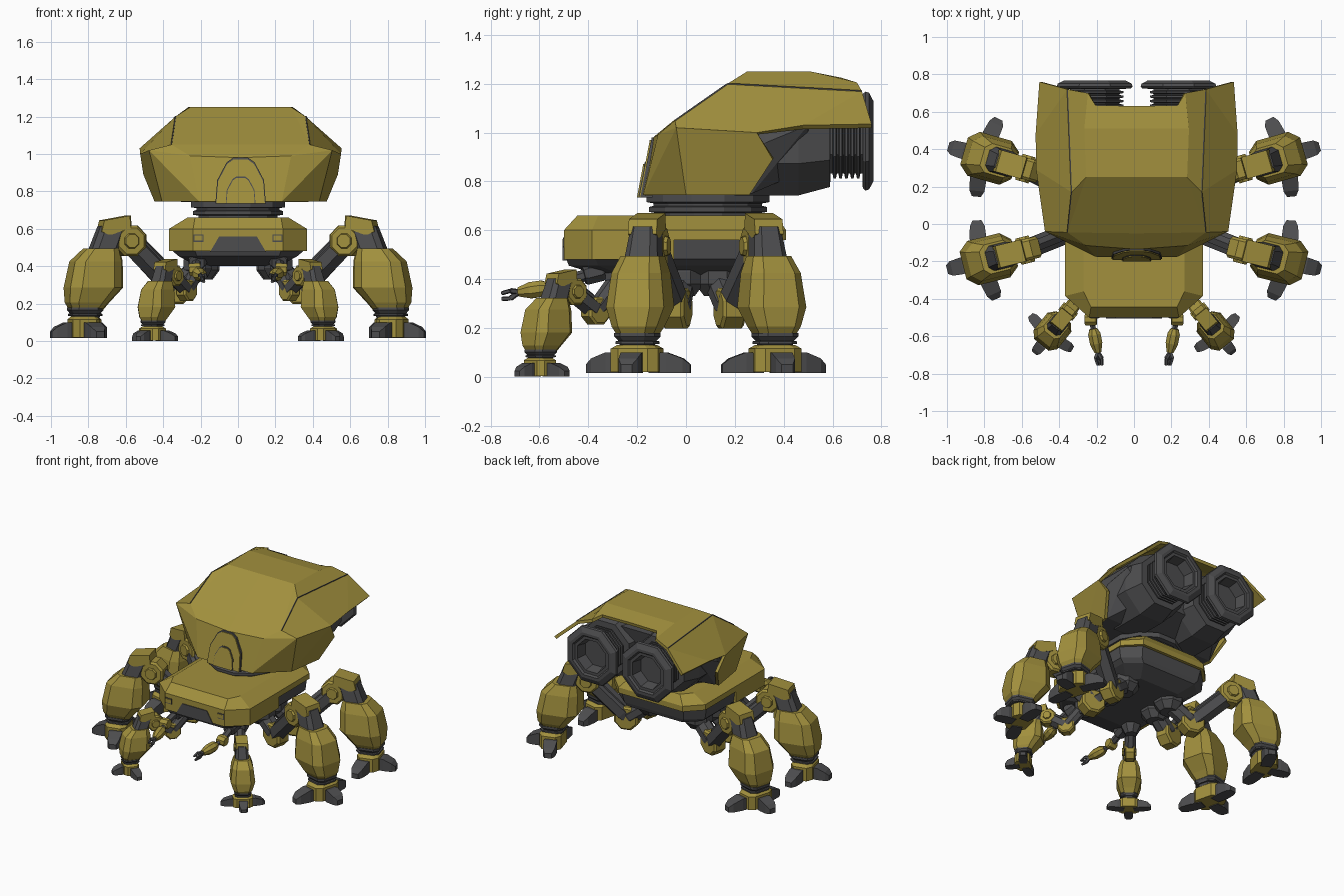
import bpy, bmesh, math
from mathutils import Vector, Matrix

if "Cube" in bpy.data.objects:
    bpy.data.objects.remove(bpy.data.objects["Cube"])


def material(name, rgb):
    m = bpy.data.materials.new(name)
    m.diffuse_color = (*rgb, 1)
    m.use_nodes = True
    m.node_tree.nodes["Principled BSDF"].inputs["Base Color"].default_value = m.diffuse_color
    return m


OCHRE = material("ochre", (0.36, 0.28, 0.047))
DARK = material("dark_grey", (0.075, 0.075, 0.078))
HEAD_X = 0.014


def finish(name, bm, mat, mirror=False, x=0, open_shell=False):
    bmesh.ops.recalc_face_normals(bm, faces=bm.faces[:])
    if open_shell:
        top = max(bm.faces, key=lambda f: f.calc_center_median().z)
        if top.normal.z < 0:
            bmesh.ops.reverse_faces(bm, faces=bm.faces[:])
    me = bpy.data.meshes.new(name)
    bm.to_mesh(me)
    bm.free()
    me.materials.append(mat)
    ob = bpy.data.objects.new(name, me)
    ob.location.x = x
    bpy.context.collection.objects.link(ob)
    if mirror:
        ob.modifiers.new("mirror", 'MIRROR')
    return ob


def loft(name, rings, mat, M=Matrix(), **kw):
    """Skin a list of equal-length point rings and cap both ends."""
    bm = bmesh.new()
    vs = [[bm.verts.new(M @ Vector(p)) for p in r] for r in rings]
    n = len(vs[0])
    for a, b in zip(vs, vs[1:]):
        for i in range(n):
            j = (i + 1) % n
            bm.faces.new((a[i], a[j], b[j], b[i]))
    bm.faces.new(vs[0])
    bm.faces.new(vs[-1])
    return finish(name, bm, mat, **kw)


def hull(name, pts, mat, M=Matrix(), **kw):
    bm = bmesh.new()
    for p in pts:
        bm.verts.new(M @ Vector(p))
    r = bmesh.ops.convex_hull(bm, input=bm.verts[:])
    junk = {v for v in r["geom_interior"] + r["geom_unused"] if isinstance(v, bmesh.types.BMVert)}
    bmesh.ops.delete(bm, geom=list(junk), context='VERTS')
    bmesh.ops.dissolve_limit(bm, angle_limit=0.02, verts=bm.verts[:], edges=bm.edges[:])
    return finish(name, bm, mat, **kw)


def both(pts):
    return [(s * x, y, z) for x, y, z in pts for s in (1, -1)]


def box(name, lo, hi, mat, M=Matrix(), **kw):
    return hull(name, [(x, y, z) for x in (lo[0], hi[0]) for y in (lo[1], hi[1])
                       for z in (lo[2], hi[2])], mat, M, **kw)


def turned(name, a, b, prof, mat, n=8, **kw):
    """Revolve (distance, radius) pairs around the axis a to b."""
    a, b = Vector(a), Vector(b)
    q = (b - a).to_track_quat('Z', 'Y')
    rings = [[a + q @ Vector((r * math.cos(t), r * math.sin(t), d))
              for t in ((i + 0.5) * math.tau / n for i in range(n))] for d, r in prof]
    return loft(name, rings, mat, **kw)


def rod(name, a, b, r, mat, n=8, **kw):
    d = (Vector(b) - Vector(a)).length
    return turned(name, a, b, [(0, r * .85), (d * .12, r), (d * .88, r), (d, r * .85)], mat, n, **kw)


def octo(cx, hx, hy, z, c=0.38):
    k, l = hx * (1 - c), hy * (1 - c)
    return [(cx + x, y, z) for x, y in ((hx, -l), (hx, l), (k, hy), (-k, hy),
                                        (-hx, l), (-hx, -l), (-k, -hy), (k, -hy))]


def plan(half, z):
    return [(x, y, z) for x, y in half] + [(-x, y, z) for x, y in reversed(half)]


# ---- lower body ----
outer = [(.24, -.5), (.368, -.385), (.368, .3), (.26, .41)]
loft("body_deck", [plan(outer, .56), plan(outer, .60),
                   plan([(.23, -.445), (.27, -.36), (.27, .3), (.21, .37)], .66)], OCHRE)
nose = [(.24, -.5), (.368, -.385), (.368, -.05)]
loft("body_nose", [plan(nose, .48), plan(nose, .56)], OCHRE)
loft("body_underside", [plan([(.23, -.49), (.362, -.37), (.362, .28), (.25, .39)], .565),
                        plan([(.23, -.49), (.35, -.37), (.35, .28), (.24, .37)], .482),
                        plan([(.22, -.48), (.32, -.36), (.32, .27), (.22, .36)], .455),
                        plan([(.17, -.30), (.22, -.22), (.22, .18), (.16, .26)], .40)], DARK)
hull("body_front_panel", both([(.15, -.505, .475), (.10, -.505, .56), (.15, -.45, .475),
                               (.10, -.45, .56)]), DARK)
box("body_front_slot_frame", (.185, -.503, .53), (.237, -.49, .57), DARK, mirror=True)
box("body_front_slot", (.19, -.506, .536), (.232, -.49, .564), OCHRE, mirror=True)

# ---- swivel neck ----
turned("neck", (0, .09, .64), (0, .09, .76),
       [(0, .22), (.03, .22), (.035, .25), (.055, .25), (.06, .23), (.07, .23),
        (.075, .26), (.11, .26), (.115, .24)], DARK, n=12)

# ---- upper shell ----
P = dict(a0=(0, -.18, .745), a1=(.22, -.175, .745), a2=(.42, 0, .745), a3=(.46, .26, .745),
         b0=(0, -.135, .98), b1=(.27, -.115, .99), b2=(.49, -.04, 1.02), b3=(.537, .29, 1.0),
         bl=(.52, .355, .89), b4=(.54, .48, 1.03), b5=(.52, .76, 1.035),
         c0=(0, -.05, 1.05), c1=(.37, -.045, 1.05), s2=(.348, .17, 1.2), s3=(.37, .72, 1.17),
         t0=(0, .25, 1.25), t1=(.27, .25, 1.25), u0=(0, .51, 1.25), u1=(.28, .51, 1.25),
         v0=(0, .63, 1.225), v1=(.22, .635, 1.225), w1=(.26, .70, 1.205))
bm = bmesh.new()
V = {k: bm.verts.new(p) for k, p in P.items()}
for f in ("a0 a1 b1 b0", "a1 b2 b1", "a1 a2 b2", "a2 b3 b2", "a2 a3 bl b3", "b0 b1 c1 c0", "b1 b2 c1",
          "c0 c1 t1 t0", "c1 s2 t1", "t0 t1 u1 u0", "t1 s2 s3 w1 u1", "u0 u1 w1 v1 v0",
          "c1 b2 b3 s2", "s2 b3 b4 s3", "b4 b5 s3"):
    bm.faces.new([V[k] for k in f.split()])
shell = finish("upper_shell", bm, OCHRE, mirror=True, x=HEAD_X, open_shell=True)
sol = shell.modifiers.new("thickness", 'SOLIDIFY')
sol.thickness, sol.offset = 0.022, -1
for i, (a, b) in enumerate((("c1", "s2"), ("s2", "s3"))):
    rod(f"shell_seam_{i}", P[a], P[b], .004, DARK, n=4, mirror=True, x=HEAD_X)
hull("shell_core", both([(.2, -.15, .75), (.4, .01, .75), (.44, .27, .75), (.495, .33, .96),
                         (.33, .28, 1.14), (.3, .56, 1.14), (.46, .5, 1.03), (.28, .05, 1.05),
                         (.3, .5, .85)]), DARK, x=HEAD_X)

# ---- arched hatch on the shell front ----
arch = [(.135, .735), (.125, .86), (.075, .955), (.04, .98)]
for name, k, d, mat in (("hatch_frame", 1, 0, DARK), ("hatch", .96, .006, OCHRE),
                        ("hatch_groove", .59, .009, DARK), ("hatch_centre", .56, .014, OCHRE)):
    pts = []
    for x, z in arch:
        zz = .735 + (z - .735) * k
        y = -.185 + (zz - .745) * .19 - d
        pts += [(x * k, y, zz), (x * k, y + .05, zz)]
    hull(name, both(pts), mat, x=HEAD_X)

# ---- twin rear thrusters ----
K = 1.07
ribs = [(.60 + .024 * i + o, (.155 if up else .135) * K) for i in range(5)
        for o, up in ((0, False), (.004, True), (.014, True), (.018, False))]
prof = [(.12, .19 * K), (.2, .225 * K), (.46, .225 * K), (.59, .19 * K), (.592, .135 * K), *ribs,
        (.722, .135 * K), (.724, .195 * K), (.735, .205 * K), (.75, .2 * K), (.768, .165 * K),
        (.768, .145 * K), (.755, .135 * K), (.755, .115 * K), (.68, .10 * K)]
turned("thruster", (.224, 0, .965), (.224, 1, .965), prof, DARK, mirror=True, x=HEAD_X)


# ---- legs ----
def leg(name, foot, yaw, s, root, elbow):
    M = Matrix.Translation(foot) @ Matrix.Rotation(yaw, 4, 'Z') @ Matrix.Scale(s, 4)
    kw = dict(mirror=True)

    def at(x, y, z):
        return M @ Vector((x, y, z))
    side = M.to_3x3() @ Vector((0, 1, 0))
    for i, (deg, k) in enumerate(((0, 1), (100, 1.22), (-100, 1.22))):
        hull(f"{name}_toe_{i}", [(r * k, t * w, z) for r, w, z0, z1 in
             ((.04, .035, 0, .08), (.10, .045, 0, .085), (.155, .04, 0, .06), (.18, .024, 0, .035))
             for t in (1, -1) for z in (z0, z1)], DARK, M @ Matrix.Rotation(math.radians(deg), 4, 'Z'), **kw)
    loft(f"{name}_ankle", [octo(0, .075, .1, .005), octo(0, .075, .1, .10),
                           octo(0, .06, .075, .115)], OCHRE, M, **kw)
    loft(f"{name}_ankle_rings", [octo(-.005, r, r, z) for z, r in
         ((.1, .065), (.118, .065), (.12, .08), (.13, .08), (.132, .07), (.15, .085), (.165, .085))],
         DARK, M, **kw)
    loft(f"{name}_shin_core", [octo(-.02, .05, .055, .1), octo(-.09, .075, .075, .42),
                               octo(-.16, .075, .055, .60)], DARK, M, **kw)
    loft(f"{name}_shin_armour", [octo(-.01, .075, .07, .145), octo(-.015, .105, .095, .19),
                                 octo(-.05, .142, .122, .27), octo(-.065, .128, .105, .41),
                                 octo(-.095, .085, .08, .48)], OCHRE, M, **kw)
    hull(f"{name}_knee_cap", [(x, t * .06, z) for x, z in
         ((-.24, .655), (-.10, .63), (-.085, .57), (-.13, .55), (-.245, .59)) for t in (1, -1)],
         OCHRE, M, **kw)
    knee = at(-.25, 0, .52)
    rod(f"{name}_knee_joint", knee - side * .058, knee + side * .058, .088 * s, OCHRE, **kw)
    rod(f"{name}_knee_pin", knee - side * .072, knee + side * .072, .045 * s, OCHRE, **kw)
    elbow = Vector(elbow)
    rod(f"{name}_thigh", elbow, knee, .062 * s, DARK, n=6, **kw)
    up = Vector((0, 0, .05 * s))
    rod(f"{name}_thigh_piston", elbow.lerp(knee, .1) + up, elbow.lerp(knee, .9) + up, .035 * s, DARK, n=6, **kw)
    rod(f"{name}_lower_joint", elbow - side * .05, elbow + side * .05, .09 * s, OCHRE, **kw)
    rod(f"{name}_hip_link", root, elbow, .06 * s, DARK, **kw)
    r = Vector(root)
    turned(f"{name}_hip", r + Vector((0, 0, .07)), r - Vector((0, 0, .07)),
           [(0, .08 * s), (.04, .1 * s), (.09, .1 * s), (.14, .06 * s)], DARK, **kw)


leg("rear_leg", (.82, .365, .015), math.radians(16), 1, (.19, .13, .40), (.345, .18, .28))
leg("middle_leg", (.825, -.2, .015), math.radians(-14), 1, (.20, -.02, .40), (.335, -.04, .28))
leg("front_leg", (.457, -.598, 0), math.radians(-51), .67, (.2, -.27, .41), (.275, -.37, .27))

# ---- small front arms ----
kw = dict(mirror=True)
rod("arm_shoulder", (.21, -.34, .44), (.22, -.42, .42), .05, DARK, **kw)
rod("arm_upper", (.22, -.40, .42), (.232, -.51, .385), .024, DARK, n=6, **kw)
rod("arm_elbow", (.20, -.51, .385), (.262, -.51, .38), .036, OCHRE, **kw)
rod("arm_wrist", (.232, -.51, .38), (.205, -.60, .355), .016, DARK, n=6, **kw)
turned("arm_forearm", (.218, -.56, .365), (.19, -.70, .345),
       [(0, .022), (.03, .036), (.08, .036), (.13, .02)], OCHRE, **kw)
for i, (dx, dz) in enumerate(((.018, .012), (-.016, .012), (0, -.02))):
    a, b = Vector((.193, -.685, .347)), Vector((.188 + dx, -.72, .34 + dz))
    rod(f"arm_finger_{i}", a, b, .012, DARK, n=5, **kw)
    rod(f"arm_fingertip_{i}", b, (.182 + dx * .6, -.755, .333 + dz * .7), .009, DARK, n=5, **kw)
